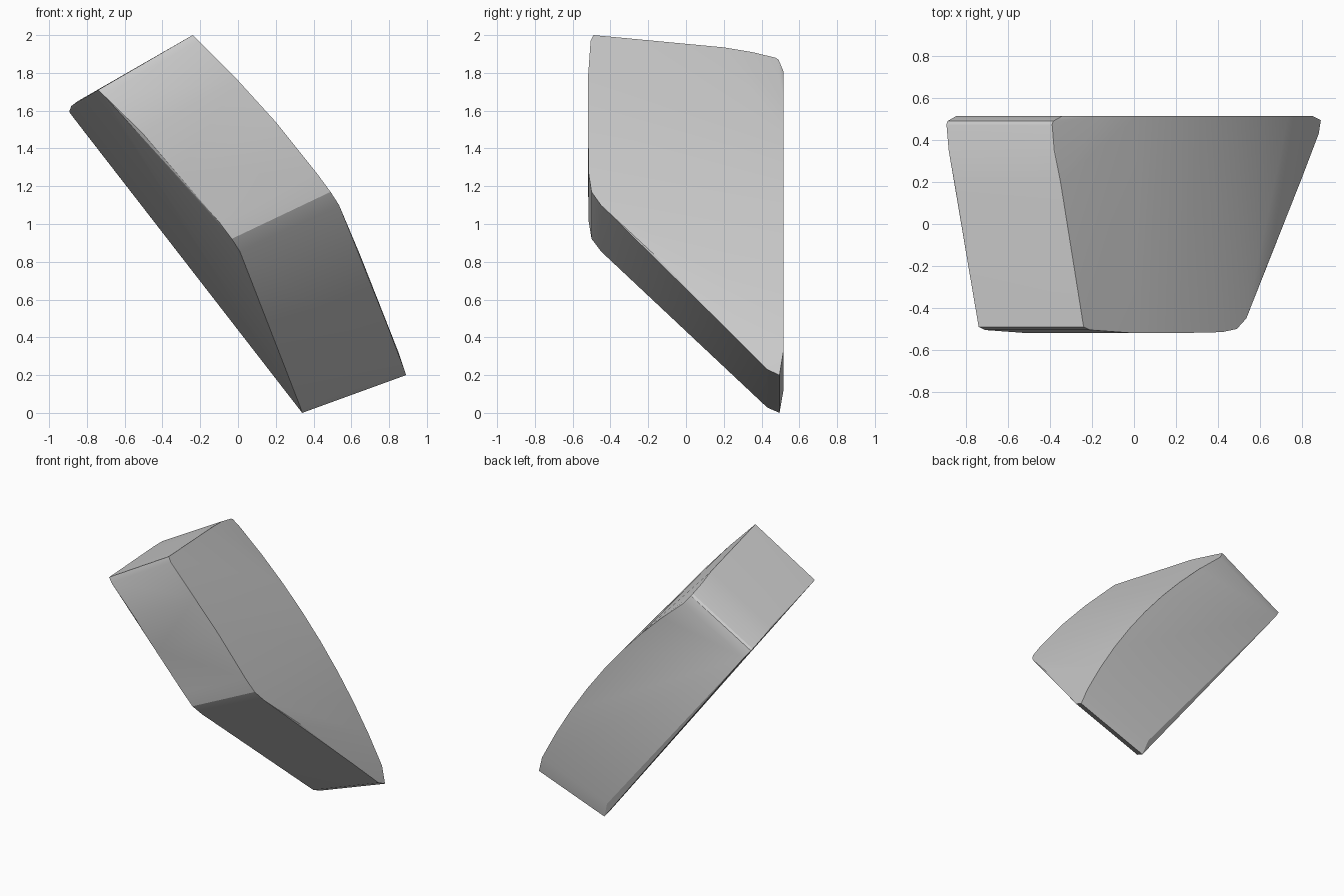
import bpy, bmesh, math
from mathutils import Vector

cube = bpy.data.objects.get("Cube")
if cube:
    bpy.data.objects.remove(cube, do_unlink=True)

# Single plain grey material
grey = bpy.data.materials.new("plain_grey")
grey.use_nodes = True
colour = (0.6, 0.6, 0.6, 1)
grey.diffuse_color = colour
grey.node_tree.nodes["Principled BSDF"].inputs["Base Color"].default_value = colour

# Rounded outline of the outer face: top edge, front edge, slanted lower edge
outline = [Vector(p) for p in (
    (-.35, .2, 1.935), (-.24, -.49, 2), (-.21, -.505, 1.97),
    (0, -.52, 1.76), (.2, -.52, 1.54), (.42, -.515, 1.265),
    (.49, -.5, 1.17), (.535, -.45, 1.1), (.645, -.17, .84),
    (.8, .22, .44), (.88, .43, .23), (.89, .495, .2))]

# Bowed back edge, from the bottom tip to the top corner
low, high = Vector((.85, .515, .32)), Vector((-.34, .515, 1.81))
bow = Vector((.78, 0, .62)) * .1
STEPS = 8
for i in range(STEPS + 1):
    t = i / STEPS
    outline.append(low.lerp(high, t) + bow * 4 * t * (1 - t))
outline += [Vector((-.385, .49, 1.87)), Vector((-.39, .475, 1.88)),
            Vector((-.38, .35, 1.91))]


def inner(p):
    """Matching point on the inner side of the slab."""
    t = (p.z - .2) / 1.8
    return p + Vector((-.55, 0, -.2)).lerp(Vector((-.5, 0, -.29)), t)


# Solid slab wrapped round both outlines
bm = bmesh.new()
for p in outline:
    bm.verts.new(p)
    bm.verts.new(inner(p))
bmesh.ops.convex_hull(bm, input=bm.verts[:])
loose = [v for v in bm.verts if not v.link_faces]
bmesh.ops.delete(bm, geom=loose, context='VERTS')
bmesh.ops.dissolve_limit(bm, angle_limit=math.radians(.5),
                         verts=bm.verts[:], edges=bm.edges[:])
bmesh.ops.recalc_face_normals(bm, faces=bm.faces[:])

mesh = bpy.data.meshes.new("angled_slab")
bm.to_mesh(mesh)
bm.free()
mesh.materials.append(grey)
slab = bpy.data.objects.new("angled_slab", mesh)
bpy.context.collection.objects.link(slab)

bpy.ops.object.select_all(action='DESELECT')
bpy.context.view_layer.objects.active = slab
slab.select_set(True)
bpy.ops.object.shade_smooth_by_angle(angle=math.radians(20))
